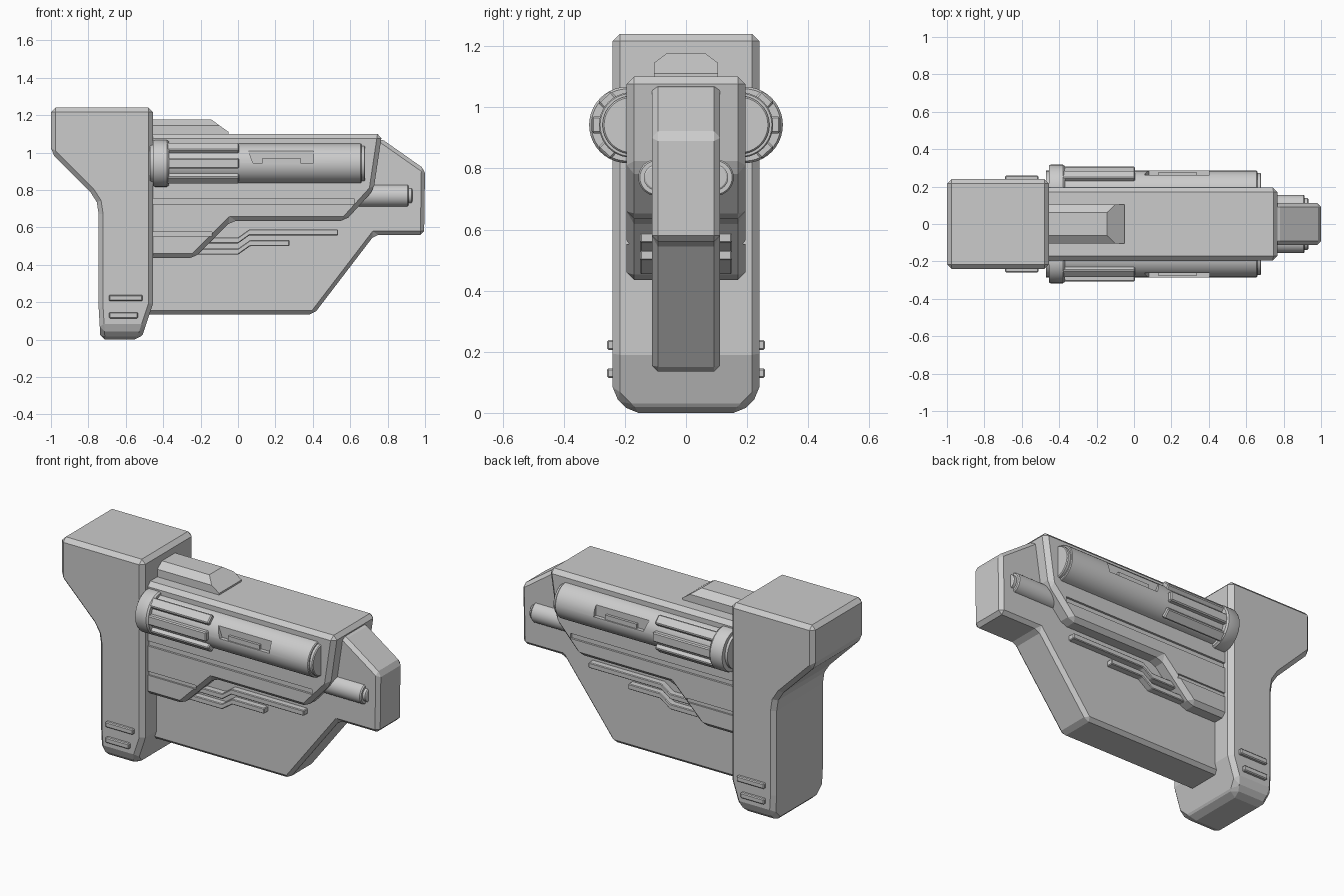
import bpy, bmesh, math
from mathutils import Vector

if "Cube" in bpy.data.objects:
    bpy.data.objects.remove(bpy.data.objects["Cube"])


def finish(name, bm, bevel=0.0, mirror=False):
    bmesh.ops.recalc_face_normals(bm, faces=bm.faces[:])
    me = bpy.data.meshes.new(name)
    bm.to_mesh(me)
    bm.free()
    ob = bpy.data.objects.new(name, me)
    bpy.context.collection.objects.link(ob)
    if bevel:
        m = ob.modifiers.new("bevel", 'BEVEL')
        m.width, m.segments = bevel, 1
        m.limit_method, m.angle_limit = 'ANGLE', math.radians(30)
    if mirror:
        m = ob.modifiers.new("mirror", 'MIRROR')
        m.use_axis = (False, True, False)
        m.use_mirror_merge = False
    return ob


def prism(name, pts, y0, y1, bevel=0.0, mirror=False, chamfer=()):
    """Side (x, z) profile extruded from y0 to y1, optional chamfer planes."""
    bm = bmesh.new()
    f = bm.faces.new([bm.verts.new((x, y0, z)) for x, z in pts])
    r = bmesh.ops.extrude_face_region(bm, geom=[f])
    bmesh.ops.translate(bm, vec=(0, y1 - y0, 0),
                        verts=[v for v in r["geom"] if isinstance(v, bmesh.types.BMVert)])
    for y, z, ny, nz in chamfer:
        for s in (1, -1):
            geom = bm.verts[:] + bm.edges[:] + bm.faces[:]
            c = bmesh.ops.bisect_plane(bm, geom=geom, plane_co=(0, s * y, z),
                                       plane_no=(0, s * ny, nz), clear_outer=True)
            edges = [e for e in c["geom_cut"] if isinstance(e, bmesh.types.BMEdge)]
            bmesh.ops.edgeloop_fill(bm, edges=edges)
    return finish(name, bm, bevel, mirror)


def box(name, x0, x1, y0, y1, z0, z1, bevel=0.0, mirror=True):
    return prism(name, [(x0, z0), (x1, z0), (x1, z1), (x0, z1)], y0, y1, bevel, mirror)


def rod(name, rings, y, z, sides=40):
    """Turned part along x from (x, radius) rings, mirrored to both sides."""
    bm = bmesh.new()
    loops = []
    for x, r in rings:
        loops.append([bm.verts.new((x, y + r * math.cos(a), z + r * math.sin(a)))
                      for a in (2 * math.pi * i / sides for i in range(sides))])
    for a, b in zip(loops, loops[1:]):
        for i in range(sides):
            j = (i + 1) % sides
            bm.faces.new((a[i], a[j], b[j], b[i]))
    bm.faces.new(loops[0])
    bm.faces.new(loops[-1])
    ob = finish(name, bm, mirror=True)
    bpy.context.view_layer.objects.active = ob
    ob.select_set(True)
    bpy.ops.object.shade_smooth_by_angle(angle=math.radians(30))
    ob.select_set(False)
    return ob


def cut(target, cutter):
    m = target.modifiers.new("cut", 'BOOLEAN')
    m.operation, m.solver, m.object = 'DIFFERENCE', 'EXACT', cutter
    cutter.hide_render = True
    cutter.hide_set(True)


def rail(name, path, h=0.016):
    pts = [(x, z - h) for x, z in path] + [(x, z + h) for x, z in reversed(path)]
    return prism(name, pts, -0.15, -0.09, 0.004, True)


# Rear block running from the top down into the foot
prism("rear_block",
      [(-1, 1.0), (-0.79, 0.79), (-0.755, 0.735), (-0.745, 0.67), (-0.745, 0.17), (-0.735, 0.0),
       (-0.53, 0.0), (-0.508, 0.03), (-0.455, 0.19), (-0.455, 1.24), (-1, 1.24)],
      -0.24, 0.24, 0.024, chamfer=[(0.24, 0.06, 1, -1)])
for i, (z, x1) in enumerate([(0.222, -0.51), (0.13, -0.535)]):
    box(f"foot_bar_{i}", -0.69, x1, -0.258, -0.22, z - 0.016, z + 0.016, 0.005)

# Thin central plate with blunt nose
prism("core_plate",
      [(-0.5, 0.135), (0.405, 0.135), (0.73, 0.56), (0.995, 0.56), (1.0, 0.91),
       (0.765, 1.075), (-0.5, 1.075)], -0.112, 0.112, 0.02)

# Wider upper housing with long side grooves
body = prism("upper_housing",
             [(-0.5, 0.435), (-0.235, 0.435), (-0.035, 0.635), (0.575, 0.635), (0.725, 0.8),
              (0.77, 1.1), (-0.5, 1.1)], -0.194, 0.194, 0.024)
cut(body, box("groove_cutter", -0.6, 0.62, -0.25, -0.182, 0.725, 0.755))
cut(body, box("lower_groove_cutter", -0.6, -0.14, -0.25, -0.184, 0.552, 0.575))

# Raised top fairing
prism("top_fairing",
      [(-0.5, 1.07), (-0.05, 1.07), (-0.05, 1.11), (-0.145, 1.178), (-0.5, 1.178)],
      -0.105, 0.105, chamfer=[(0.105, 1.145, 0.6, 0.8)])

# Side tubes with a recessed panel
CY, CZ = -0.178, 0.942
tube = rod("side_tube", [(-0.47, 0.107), (0.655, 0.107), (0.66, 0.103), (0.66, 0.095),
                         (0.675, 0.095), (0.68, 0.09)], CY, CZ)
cut(tube, prism("panel_cutter", [(0.08, 0.945), (0.405, 0.945), (0.405, 1.025), (0.05, 1.025)],
                -0.35, -0.262, mirror=True))
box("panel_insert", 0.13, 0.335, -0.277, -0.2, 0.943, 0.972)
rod("tube_collar", [(-0.455, 0.12), (-0.445, 0.125), (-0.38, 0.125), (-0.37, 0.118)],
    CY - 0.014, CZ)

# Lengthwise ribs around each tube
for i, a in enumerate((-46, 0, 46)):
    rib = bmesh.new()
    bmesh.ops.create_cube(rib, size=1)
    bmesh.ops.scale(rib, vec=(0.39, 0.06, 0.056), verts=rib.verts[:])
    bmesh.ops.translate(rib, vec=(-0.19, -0.1, 0), verts=rib.verts[:])
    t = math.radians(a)
    for v in rib.verts:
        x, y, z = v.co
        v.co = Vector((x, y * math.cos(t) - z * math.sin(t) + CY,
                       y * math.sin(t) + z * math.cos(t) + CZ))
    finish(f"tube_rib_{i}", rib, 0.006, True)

# Slim lower barrels beside the nose
rod("lower_barrel", [(0.5, 0.06), (0.905, 0.06), (0.912, 0.055), (0.912, 0.042),
                     (0.928, 0.042), (0.932, 0.036)], -0.096, 0.77, 32)

# Stepped rails on the plate sides
rail("upper_rail", [(-0.2, 0.53), (0.0, 0.53), (0.06, 0.573), (0.535, 0.573)])
rail("lower_rail", [(-0.23, 0.47), (0.0, 0.47), (0.065, 0.516), (0.275, 0.516)])
